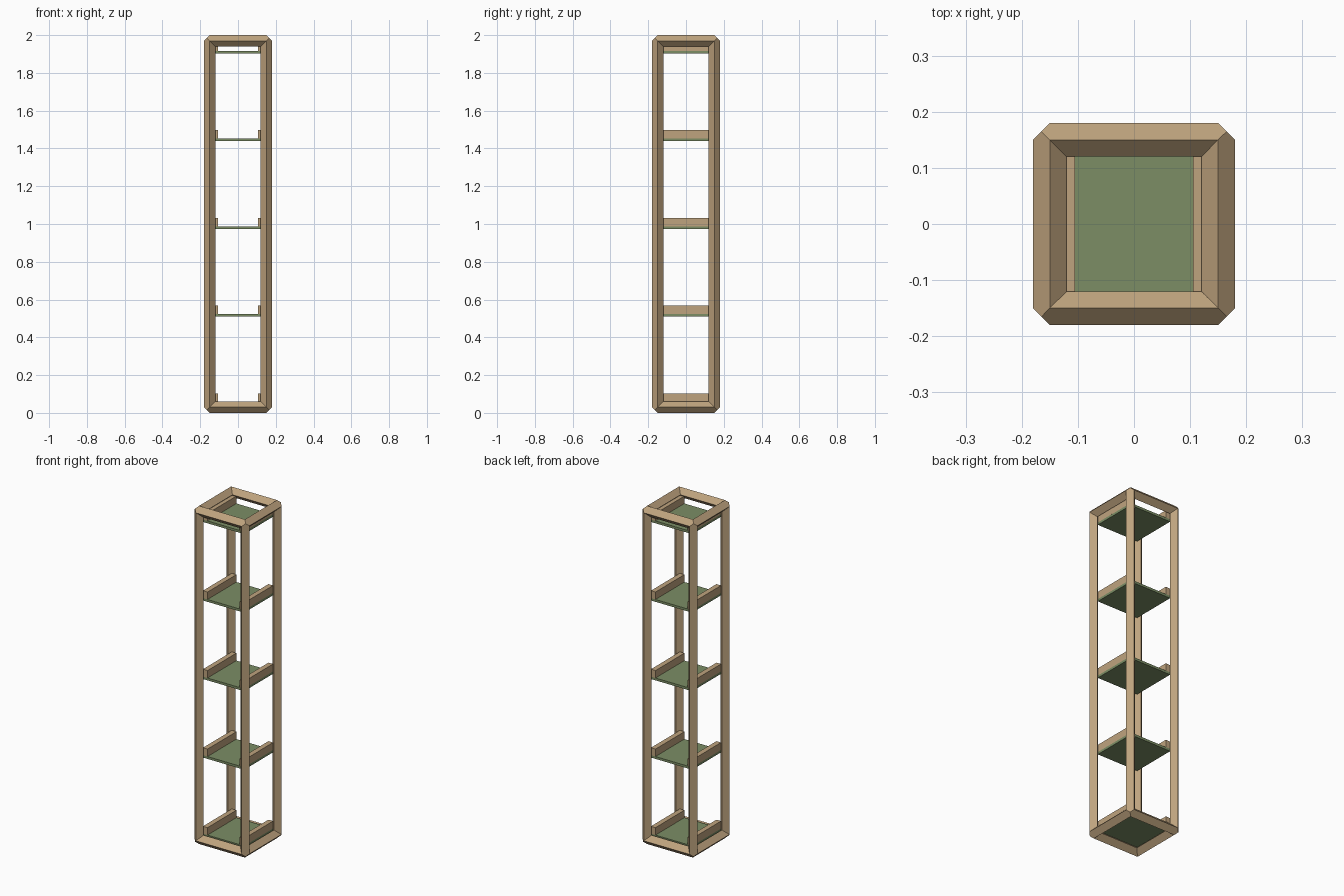
import bpy
import bmesh
from itertools import product
from mathutils import Vector, Matrix

if "Cube" in bpy.data.objects:
    bpy.data.objects.remove(bpy.data.objects["Cube"])


def material(name, color):
    m = bpy.data.materials.new(name)
    m.diffuse_color = color
    m.use_nodes = True
    m.node_tree.nodes["Principled BSDF"].inputs["Base Color"].default_value = m.diffuse_color
    return m


WOOD = material("wood", (0.52, 0.37, 0.21, 1))
GREEN = material("green_panel", (0.20, 0.27, 0.13, 1))


def finish(bm, name, mat):
    bmesh.ops.recalc_face_normals(bm, faces=bm.faces)
    me = bpy.data.meshes.new(name)
    bm.to_mesh(me)
    bm.free()
    me.materials.append(mat)
    ob = bpy.data.objects.new(name, me)
    bpy.context.collection.objects.link(ob)
    return ob


def box(name, center, size, mat):
    bm = bmesh.new()
    bmesh.ops.create_cube(bm, size=1, matrix=Matrix.Translation(center) @ Matrix.Diagonal((*size, 1)))
    return finish(bm, name, mat)


def diamond_frame(name, half, center, r, mat):
    """Box frame of mitred beams with a diamond cross-section."""
    bm = bmesh.new()
    joints = {}
    for s in product((-1, 1), repeat=3):
        def vert(off):
            return bm.verts.new([c + sg * (h + o) for c, sg, h, o in zip(center, s, half, off)])
        j = {"out": vert((r / 2,) * 3), "in": vert((-r / 2,) * 3)}
        for k in range(3):
            j["A", k] = vert([r if i == k else 0 for i in range(3)])
            j["B", k] = vert([0 if i == k else -r for i in range(3)])
        joints[s] = j
    for a in range(3):
        b, c = (a + 1) % 3, (a + 2) % 3
        strips = [(("A", b), "out", ("A", c)), (("A", c), ("B", c)),
                  (("B", c), "in", ("B", b)), (("B", b), ("A", b))]
        for s in joints:
            if s[a] > 0:
                t = tuple(-v if i == a else v for i, v in enumerate(s))
                for strip in strips:
                    bm.faces.new([joints[s][k] for k in strip] + [joints[t][k] for k in reversed(strip)])
    return finish(bm, name, mat)


# Outer frame
R = 0.03
diamond_frame("tower_frame", (0.15, 0.15, 1 - R), (0, 0, 1), R, WOOD)

# Five shelves, each with a rail along both sides
HALF, THICK = 0.135, 0.014
RAIL_W, RAIL_H = 0.03, 0.044
for i in range(5):
    z = 0.052 + 0.4645 * i
    box(f"shelf_{i + 1}", Vector((0, 0, z)), (2 * HALF, 2 * HALF, THICK), GREEN)
    for side, sx in (("left", -1), ("right", 1)):
        box(f"{side}_rail_{i + 1}",
            Vector((sx * (HALF - RAIL_W / 2), 0, z + THICK / 2 + RAIL_H / 2)),
            (RAIL_W, 2 * HALF, RAIL_H), WOOD)
